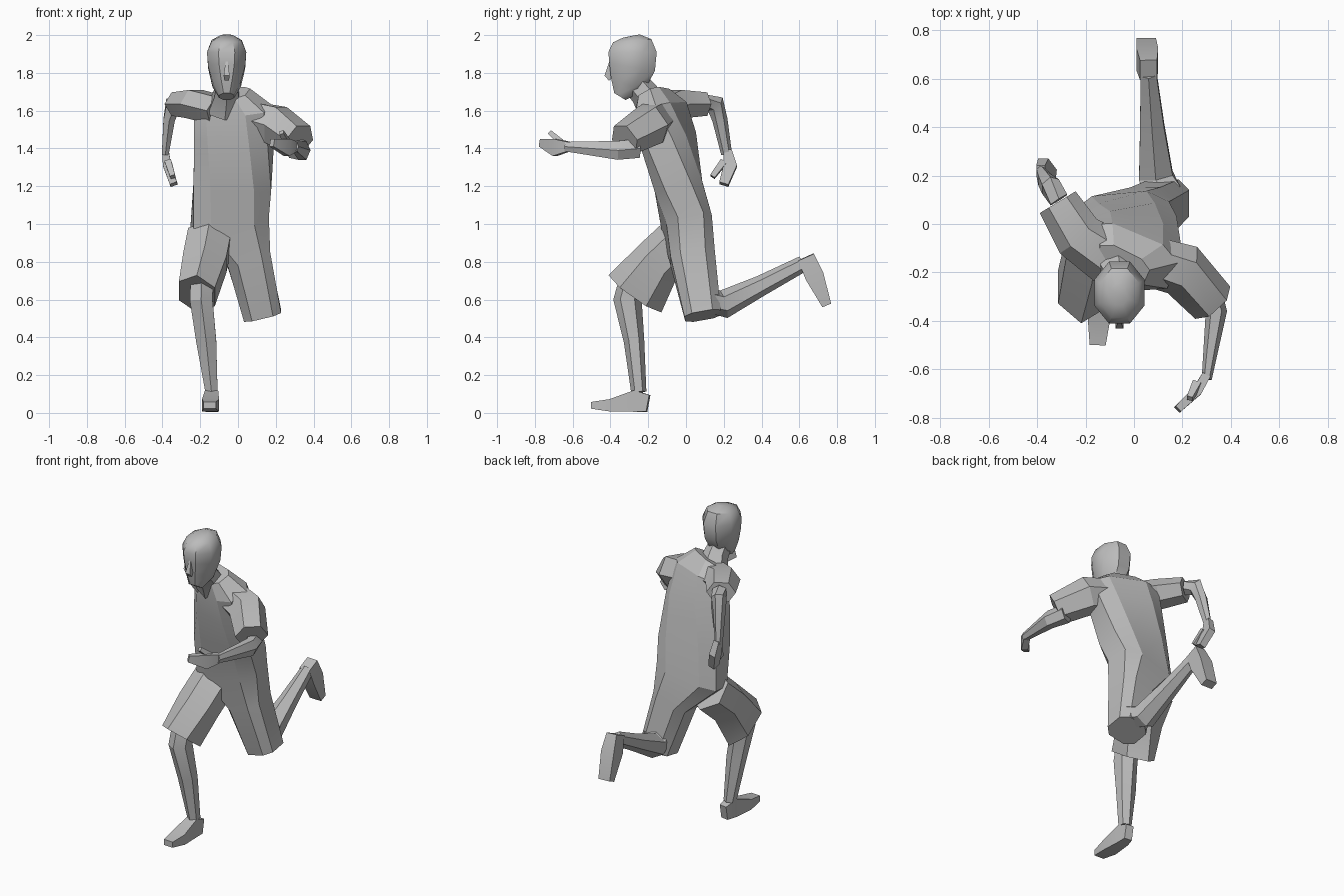
import bpy
import bmesh
from math import cos, sin, pi, radians, copysign
from mathutils import Vector

default_cube = bpy.data.objects.get("Cube")
if default_cube:
    bpy.data.objects.remove(default_cube, do_unlink=True)

# One plain grey for the whole figure
grey = bpy.data.materials.new("plain_grey")
grey.use_nodes = True
grey.diffuse_color = (0.5, 0.5, 0.5, 1)
grey.node_tree.nodes["Principled BSDF"].inputs["Base Color"].default_value = grey.diffuse_color

SIDE = Vector((1, 0, 0))
FRONT = Vector((0, 1, 0))
UP = Vector((0, 0, 1))


def squared(value, power):
    return copysign(abs(value) ** power, value)


def loft(name, sides, hint, sections, smooth=25, power=1):
    """Skin polygon sections (x, y, z, half width, half depth, turn) along a path.
    Half width runs along the hint direction, half depth across it.
    A power below one makes the section boxier."""
    bm = bmesh.new()
    centres = [Vector(section[:3]) for section in sections]
    last = len(centres) - 1
    rings = []
    for index, section in enumerate(sections):
        width, depth = section[3:5]
        turn = radians(section[5]) if len(section) > 5 else 0
        tangent = (centres[min(index + 1, last)] - centres[max(index - 1, 0)]).normalized()
        across = (hint - tangent * hint.dot(tangent)).normalized()
        along = tangent.cross(across)
        across, along = (across * cos(turn) + along * sin(turn),
                         along * cos(turn) - across * sin(turn))
        ring = []
        for corner in range(sides):
            angle = 2 * pi * (corner + 0.5) / sides
            offset = (across * width * squared(cos(angle), power)
                      + along * depth * squared(sin(angle), power))
            ring.append(bm.verts.new(centres[index] + offset / cos(pi / sides)))
        rings.append(ring)
    for lower, upper in zip(rings, rings[1:]):
        for corner in range(sides):
            after = (corner + 1) % sides
            bm.faces.new((lower[corner], lower[after], upper[after], upper[corner]))
    bm.faces.new(rings[0][::-1])
    bm.faces.new(rings[-1])
    bmesh.ops.recalc_face_normals(bm, faces=bm.faces)
    mesh = bpy.data.meshes.new(name)
    bm.to_mesh(mesh)
    bm.free()
    mesh.materials.append(grey)
    part = bpy.data.objects.new(name, mesh)
    bpy.context.collection.objects.link(part)
    bpy.ops.object.select_all(action="DESELECT")
    part.select_set(True)
    bpy.context.view_layer.objects.active = part
    bpy.ops.object.shade_smooth_by_angle(angle=radians(smooth))
    return part


# Head, nose and neck
loft("head", 8, SIDE, [
    (-.06, -.35, 1.675, .04, .035),
    (-.06, -.31, 1.74, .075, .095),
    (-.06, -.285, 1.83, .098, .122),
    (-.06, -.283, 1.91, .104, .128),
    (-.06, -.285, 1.97, .08, .102),
    (-.06, -.29, 1.995, .035, .045)], smooth=40)
loft("nose", 4, SIDE, [
    (-.06, -.4, 1.86, .006, .006),
    (-.06, -.415, 1.785, .016, .016),
    (-.06, -.4, 1.765, .012, .01)])
loft("neck", 6, SIDE, [
    (-.07, -.16, 1.6, .09, .08),
    (-.06, -.22, 1.69, .065, .065),
    (-.06, -.28, 1.76, .055, .06)])

# Twisted shirt running straight down into the trailing left shorts leg
loft("shirt_and_left_shorts_leg", 8, SIDE, [
    (.13, .09, .515, .098, .095),
    (.055, .035, .82, .115, .115, 4),
    (-.045, .005, 1.0, .2, .12, 8),
    (-.03, -.04, 1.2, .2, .125, 0),
    (-.02, -.095, 1.45, .195, .125, -14),
    (-.025, -.135, 1.61, .195, .105, -22),
    (-.05, -.17, 1.69, .11, .065, -22)], power=.65)

# Raised right shorts leg
loft("right_shorts_leg", 6, SIDE, [
    (-.15, -.02, .92, .115, .115),
    (-.175, -.15, .8, .115, .115),
    (-.218, -.27, .63, .097, .148)])

# Standing right leg and foot
loft("right_shin", 6, SIDE, [
    (-.19, -.28, .72, .06, .06),
    (-.195, -.31, .6, .06, .065),
    (-.168, -.275, .38, .053, .047),
    (-.14, -.25, .11, .032, .035)])
loft("right_foot", 4, SIDE, [
    (-.13, -.2, .05, .025, .045),
    (-.14, -.27, .063, .035, .057),
    (-.145, -.4, .04, .045, .033),
    (-.15, -.5, .04, .033, .018)])

# Trailing left leg and foot
loft("left_shin", 6, SIDE, [
    (.12, .12, .6, .075, .06),
    (.09, .2, .575, .07, .065),
    (.075, .4, .675, .05, .047),
    (.06, .62, .79, .033, .037)])
loft("left_foot", 4, SIDE, [
    (.06, .635, .825, .035, .045),
    (.055, .68, .725, .045, .05),
    (.05, .745, .57, .04, .025)])

# Forward left arm
loft("left_sleeve", 6, UP, [
    (.05, -.15, 1.56, .09, .09),
    (.2, -.19, 1.525, .1, .098),
    (.325, -.325, 1.445, .08, .085)])
loft("left_forearm", 6, UP, [
    (.3, -.26, 1.4, .05, .05),
    (.34, -.36, 1.39, .05, .038),
    (.3, -.64, 1.41, .025, .018)])
loft("left_hand", 4, UP, [
    (.3, -.62, 1.41, .025, .018),
    (.26, -.69, 1.405, .045, .02),
    (.18, -.765, 1.43, .02, .016)])
loft("left_thumb", 4, SIDE, [
    (.26, -.66, 1.43, .018, .018),
    (.23, -.72, 1.485, .012, .012)])

# Swung-back right arm
loft("right_sleeve", 6, UP, [
    (-.1, -.14, 1.6, .075, .1),
    (-.23, -.05, 1.635, .075, .09),
    (-.315, .09, 1.635, .062, .075)])
loft("right_forearm", 6, SIDE, [
    (-.31, .1, 1.64, .04, .04),
    (-.345, .155, 1.635, .038, .045),
    (-.365, .18, 1.55, .03, .035),
    (-.385, .215, 1.37, .018, .025)])
loft("right_hand", 4, FRONT, [
    (-.385, .22, 1.39, .022, .018),
    (-.375, .235, 1.31, .035, .022),
    (-.34, .2, 1.21, .025, .02)])
loft("right_thumb", 4, FRONT, [
    (-.37, .2, 1.33, .018, .018),
    (-.345, .14, 1.25, .014, .014)])
